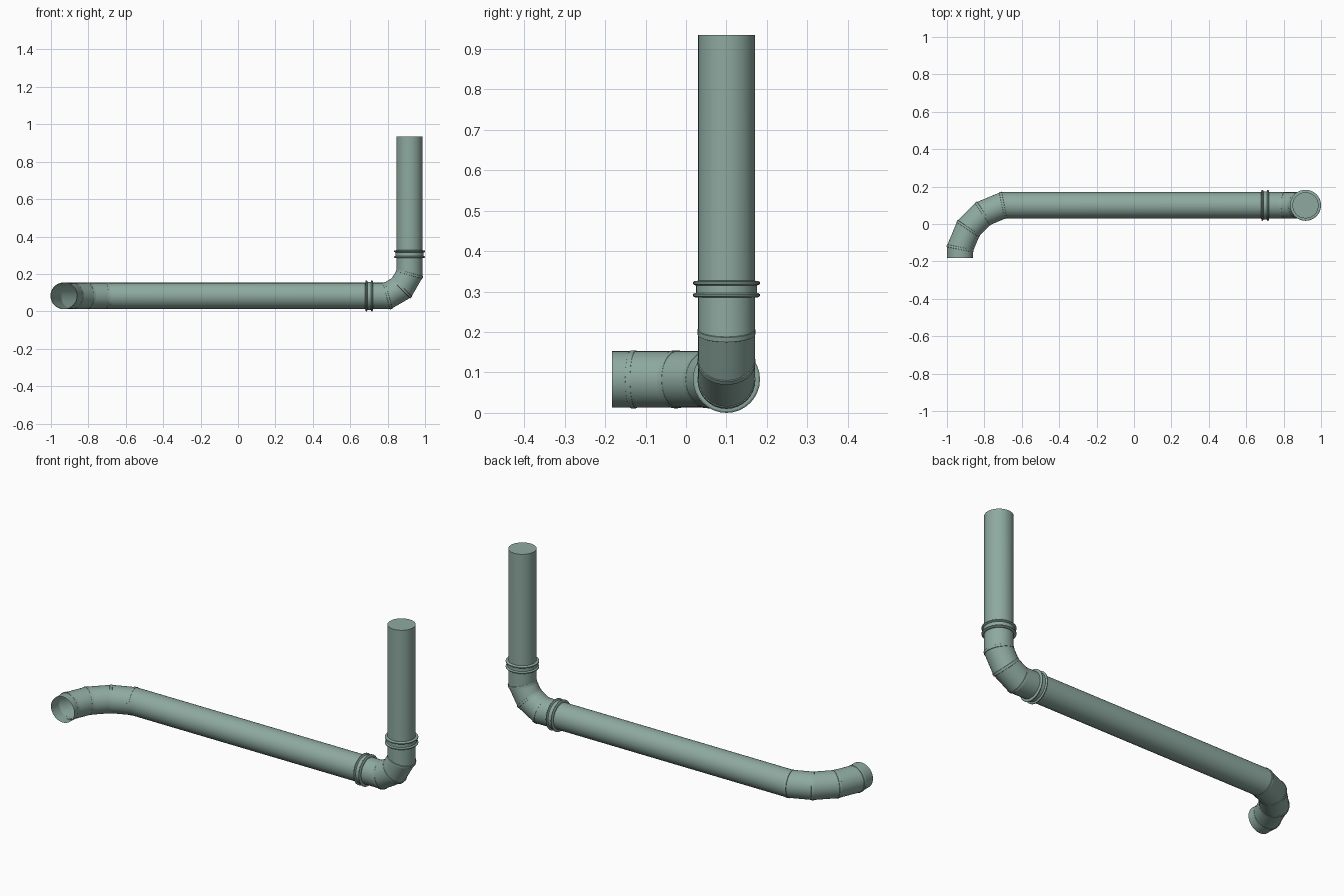
import bpy, bmesh, math
from mathutils import Vector

SIDES = 32
RADIUS = 0.07

cube = bpy.data.objects.get("Cube")
if cube:
    bpy.data.objects.remove(cube, do_unlink=True)

paint = bpy.data.materials.new("grey_green_paint")
paint.use_nodes = True
colour = (0.27, 0.40, 0.35, 1.0)
paint.diffuse_color = colour
paint.node_tree.nodes["Principled BSDF"].inputs["Base Color"].default_value = colour


def skin(name, rows, cap_end=False):
    """Join successive rings of points into one smooth-sided part."""
    bm = bmesh.new()
    rings = [[bm.verts.new(p) for p in row] for row in rows]
    for a, b in zip(rings, rings[1:]):
        for i in range(SIDES):
            j = (i + 1) % SIDES
            bm.faces.new((a[i], a[j], b[j], b[i]))
    if cap_end:
        bm.faces.new(rings[-1])
    mesh = bpy.data.meshes.new(name)
    bm.to_mesh(mesh)
    bm.free()
    mesh.materials.append(paint)
    obj = bpy.data.objects.new(name, mesh)
    bpy.context.collection.objects.link(obj)
    bpy.ops.object.select_all(action="DESELECT")
    obj.select_set(True)
    bpy.context.view_layer.objects.active = obj
    bpy.ops.object.shade_smooth_by_angle(angle=math.radians(25))
    return obj


def circle(centre, axis, radius):
    turn = axis.to_track_quat("Z", "Y")
    angles = [2 * math.pi * i / SIDES for i in range(SIDES)]
    return [centre + turn @ Vector((radius * math.cos(a), radius * math.sin(a), 0))
            for a in angles]


# Centre line: open end, four-mitre bend, long run, three-mitre bend, upright
AXIS_Y, AXIS_Z, UPRIGHT_X = 0.10, 0.083, 0.917
path = [Vector(p) for p in (
    (-0.93, -0.183, AXIS_Z), (-0.93, -0.13, AXIS_Z), (-0.886, -0.025, AXIS_Z),
    (-0.805, 0.056, AXIS_Z), (-0.70, AXIS_Y, AXIS_Z), (0.80, AXIS_Y, AXIS_Z),
    (0.874, AXIS_Y, 0.126), (UPRIGHT_X, AXIS_Y, 0.20), (UPRIGHT_X, AXIS_Y, 0.934))]
names = ["open_end_pipe", "side_bend_first", "side_bend_middle", "side_bend_last",
         "long_pipe", "corner_bend_lower", "corner_bend_upper", "upright_pipe"]

# Slide the starting circle along each run onto the next mitre plane
dirs = [(b - a).normalized() for a, b in zip(path, path[1:])]
rings = [circle(path[0], dirs[0], RADIUS)]
normals = [dirs[0]]
for k in range(1, len(path)):
    d = dirs[k - 1]
    n = (d + dirs[min(k, len(dirs) - 1)]).normalized()
    rings.append([p + d * ((path[k] - p).dot(n) / d.dot(n)) for p in rings[-1]])
    normals.append(n)

# Pipe sections; only the upright's top is closed
for k, name in enumerate(names):
    skin(name, rings[k:k + 2], cap_end=(name == "upright_pipe"))

# Thin raised seam bands on every mitre
for k in range(1, len(path) - 1):
    profile = [(-0.007, 0.99), (-0.006, 1.022), (0.006, 1.022), (0.007, 0.99)]
    skin(f"seam_band_{k}", [[path[k] + (p - path[k]) * s + normals[k] * t
                             for p in rings[k]] for t, s in profile])


# Coupling sleeves with a rounded rib at each edge
def coupling(name, centre, axis):
    rib = [(-0.006, 0.069), (-0.005, 0.079), (-0.002, 0.083),
           (0.002, 0.083), (0.005, 0.079), (0.006, 0.075)]
    left = [(t - 0.015, r) for t, r in rib]
    right = [(-t, r) for t, r in reversed(left)]
    skin(name, [circle(centre + axis * t, axis, r) for t, r in left + right])


coupling("long_pipe_coupling", Vector((0.701, AXIS_Y, AXIS_Z)), Vector((1, 0, 0)))
coupling("upright_coupling", Vector((UPRIGHT_X, AXIS_Y, 0.306)), Vector((0, 0, 1)))
